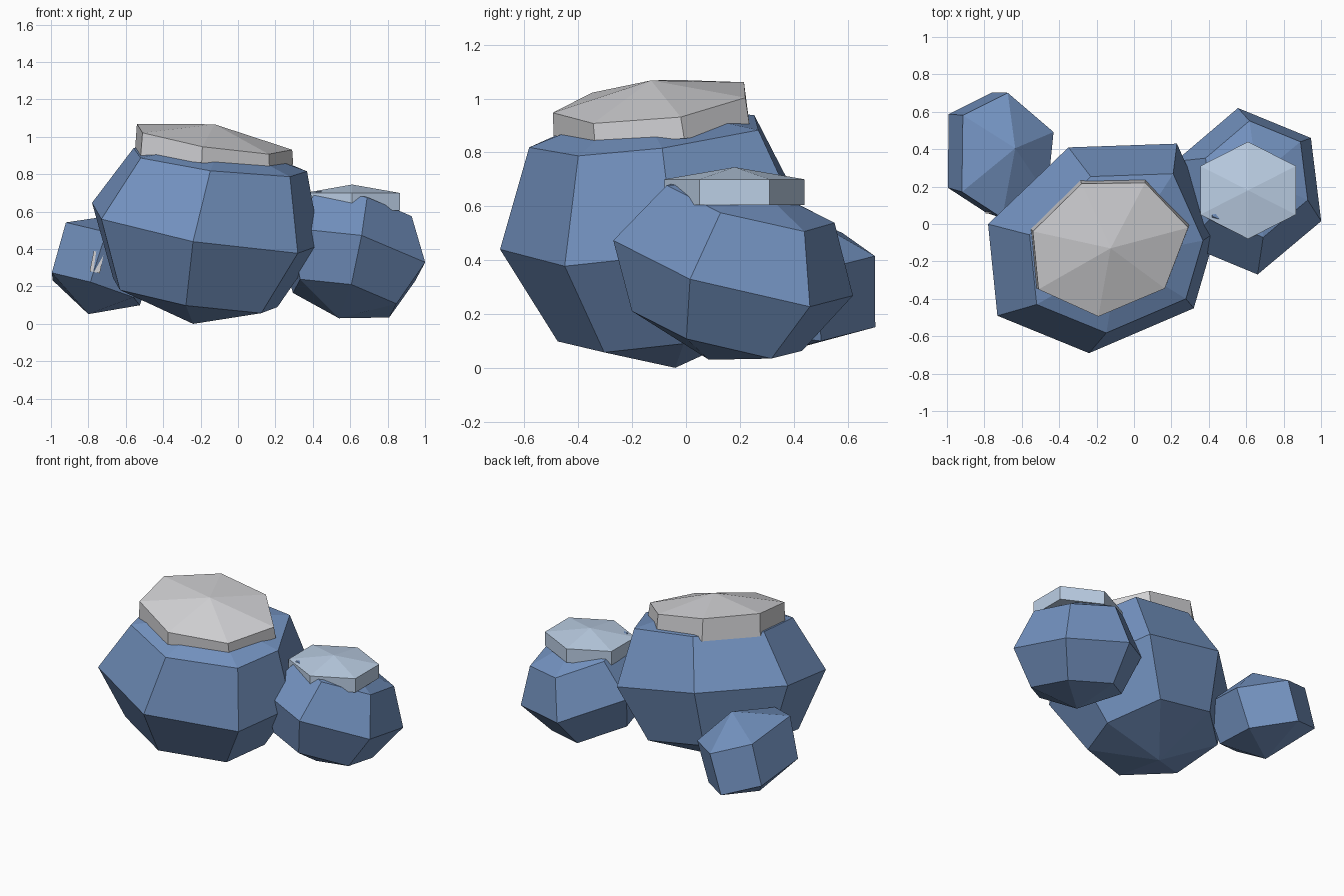
import bpy, bmesh, math
from mathutils import Vector

if "Cube" in bpy.data.objects:
    bpy.data.objects.remove(bpy.data.objects["Cube"])


def material(name, rgb):
    m = bpy.data.materials.new(name)
    m.diffuse_color = (*rgb, 1)
    m.use_nodes = True
    m.node_tree.nodes["Principled BSDF"].inputs["Base Color"].default_value = m.diffuse_color
    return m


BLUE = material("slate blue stone", (0.17, 0.285, 0.52))
GREY = material("pale grey cap", (0.64, 0.64, 0.66))
ICE = material("icy blue cap", (0.50, 0.62, 0.78))


def stone(name, outline, rings, top, bottom, mat):
    """Stack scaled, tilted copies of an outline.
    Each ring: scale, centre x, centre y, then the plane z = a + b*x + c*y.
    top / bottom are pole points; bottom None gives a flat base."""
    n = len(outline)
    mx = sum(p[0] for p in outline) / n
    my = sum(p[1] for p in outline) / n
    bm = bmesh.new()
    loops = []
    for s, cx, cy, a, b, c in rings:
        loop = []
        for px, py in outline:
            x, y = cx + s * (px - mx), cy + s * (py - my)
            loop.append(bm.verts.new((x, y, a + b * x + c * y)))
        loops.append(loop)
    for lo, hi in zip(loops, loops[1:]):
        for i in range(n):
            j = (i + 1) % n
            bm.faces.new((lo[i], lo[j], hi[j], hi[i]))
    for loop, pole in ((loops[0], bottom), (loops[-1], top)):
        if pole is None:
            bm.faces.new(loop)
            continue
        v = bm.verts.new(pole)
        for i in range(n):
            bm.faces.new((loop[i], loop[(i + 1) % n], v))
    bmesh.ops.recalc_face_normals(bm, faces=bm.faces)
    me = bpy.data.meshes.new(name)
    bm.to_mesh(me)
    bm.free()
    me.materials.append(mat)
    ob = bpy.data.objects.new(name, me)
    bpy.context.collection.objects.link(ob)
    return ob


# Large boulder, seven sided
stone("large_boulder",
      [(-.24, -.69), (.32, -.45), (.44, -.04), (.23, .43),
       (-.35, .41), (-.78, 0), (-.73, -.49)],
      [(.72, -.22, -.065, .127, -.17, .16),
       (1, -.159, -.119, .507, -.18, .16),
       (.76, -.086, -.148, .875, -.13, .13)],
      (-.08, -.18, .98), (-.24, -.04, 0), BLUE)

# Right boulder, six sided
stone("right_boulder",
      [(.555, .62), (.945, .46), (1.0, .015), (.66, -.27), (.275, -.11), (.22, .335)],
      [(.71, .57, .115, .286, -.21, -.258),
       (1, .61, .175, .543, -.21, -.255),
       (.70, .655, .24, .812, -.22, -.25)],
      (.66, .25, .69), (.54, .085, .03), BLUE)

# Left boulder, six sided with two rings
stone("left_boulder",
      [(-.675, .70), (-.915, .58), (-.92, .17), (-.705, .03), (-.465, .15), (-.43, .49)],
      [(.96, -.77, .37, -.01, -.304, -.1),
       (1, -.685, .355, .28, -.304, -.1)],
      (-.635, .405, .585), (-.80, .335, .052), BLUE)

# Cap on the large boulder
stone("large_cap",
      [(-.19, -.495), (.165, -.345), (.29, -.02), (.06, .22),
       (-.28, .215), (-.54, -.04), (-.51, -.35)],
      [(1.02, -.147, -.105, .875, -.08, .06),
       (1, -.144, -.116, .983, -.17, .138)],
      (-.125, -.13, 1.067), None, GREY)

# Cap on the right boulder
hexagon = [(.295 * math.cos(math.radians(30 + 60 * k)),
            .26 * math.sin(math.radians(30 + 60 * k))) for k in range(6)]
stone("right_cap", hexagon,
      [(1, .61, .18, .605, 0, 0), (1, .61, .18, .70, 0, 0)],
      (.61, .18, .745), None, ICE)

# Small pale chip set into the left boulder
bpy.ops.mesh.primitive_cube_add(size=1, location=(-.755, .10, .33), rotation=(0, .2, 0))
chip = bpy.context.object
chip.name = "pale_chip"
chip.scale = (.055, .09, .11)
chip.data.materials.append(GREY)
